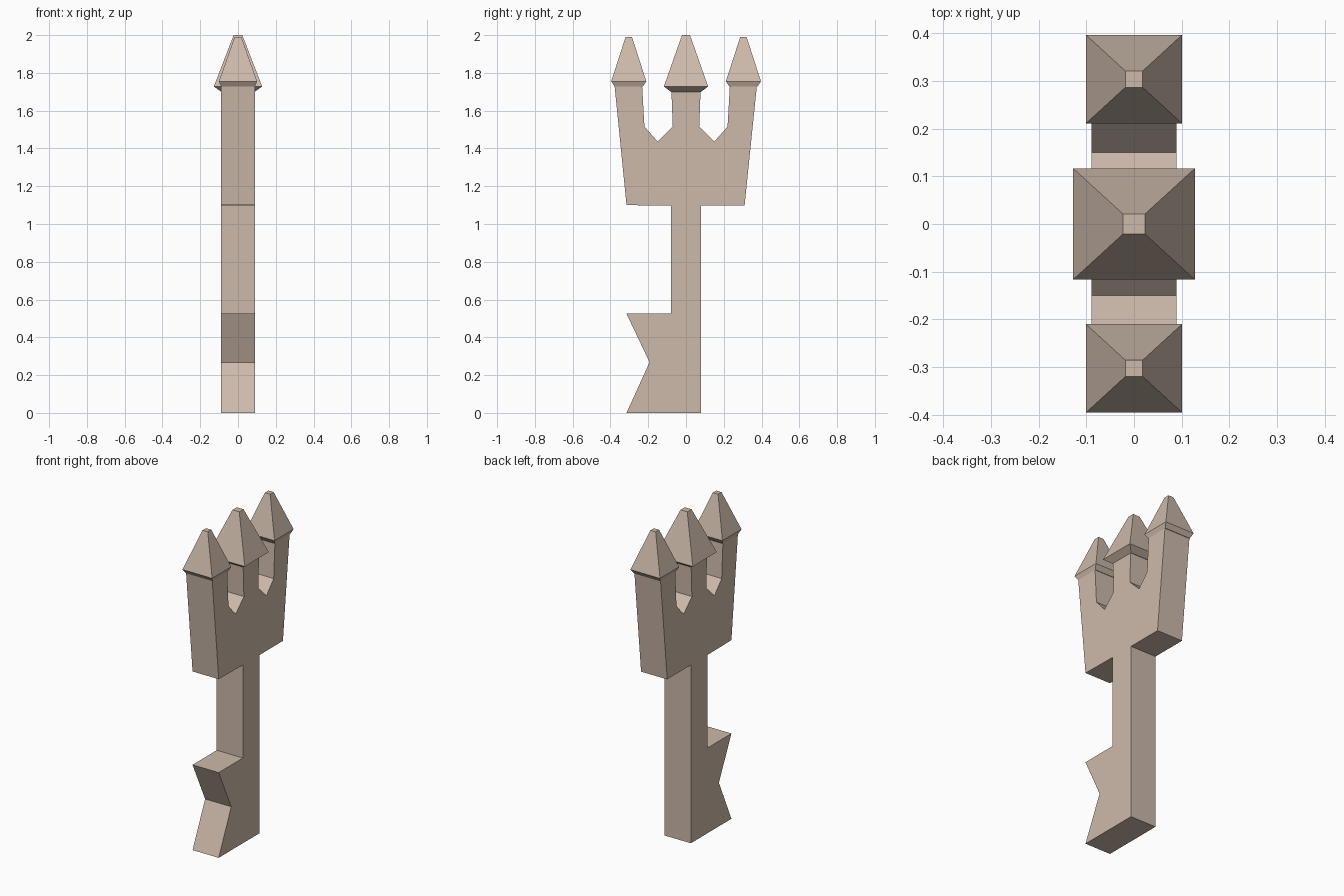
import bpy, bmesh

if "Cube" in bpy.data.objects:
    bpy.data.objects.remove(bpy.data.objects["Cube"])

stone = bpy.data.materials.new("warm_stone")
stone.diffuse_color = (0.61, 0.49, 0.405, 1)
stone.use_nodes = True
stone.node_tree.nodes["Principled BSDF"].inputs["Base Color"].default_value = stone.diffuse_color


def finish(name, bm):
    bmesh.ops.recalc_face_normals(bm, faces=bm.faces)
    mesh = bpy.data.meshes.new(name)
    bm.to_mesh(mesh)
    bm.free()
    mesh.materials.append(stone)
    obj = bpy.data.objects.new(name, mesh)
    bpy.context.collection.objects.link(obj)
    return obj


# Key body: one side profile (y, z) extruded across the thickness
profile = [(-0.315, 0), (0.08, 0), (0.08, 1.097),        # foot and shaft
           (0.31, 1.097), (0.375, 1.73), (0.232, 1.73),  # rear tower
           (0.22, 1.515), (0.15, 1.437), (0.07, 1.515),  # rear crenel
           (0.077, 1.70), (-0.077, 1.70),                # middle tower
           (-0.07, 1.515), (-0.15, 1.437), (-0.22, 1.515),
           (-0.232, 1.73), (-0.378, 1.73), (-0.315, 1.10),  # front tower
           (-0.08, 1.097), (-0.08, 0.525),
           (-0.315, 0.525), (-0.193, 0.268)]             # notched key bit
bm = bmesh.new()
face = bm.faces.new([bm.verts.new((-0.089, y, z)) for y, z in profile])
side = bmesh.ops.extrude_face_region(bm, geom=[face])
bmesh.ops.translate(bm, vec=(0.178, 0, 0),
                    verts=[v for v in side["geom"] if isinstance(v, bmesh.types.BMVert)])
bmesh.ops.triangulate(bm, faces=[f for f in bm.faces if len(f.verts) > 4])
finish("castle_key_body", bm)


# Roofs: stacked rectangles (half x, half y, z) with a flared eave and flat tip
def roof(name, y, rings):
    bm = bmesh.new()
    loops = [[bm.verts.new((sx * hx, y + sy * hy, z))
              for sx, sy in ((-1, -1), (1, -1), (1, 1), (-1, 1))]
             for hx, hy, z in rings]
    bm.faces.new(loops[0])
    bm.faces.new(loops[-1])
    for a, b in zip(loops, loops[1:]):
        for i in range(4):
            j = (i + 1) % 4
            bm.faces.new((a[i], a[j], b[j], b[i]))
    finish(name, bm)


side_rings = [(0.089, 0.074, 1.727), (0.101, 0.093, 1.755), (0.018, 0.017, 1.99)]
roof("front_roof", -0.303, side_rings)
roof("rear_roof", 0.304, side_rings)
roof("middle_roof", 0, [(0.089, 0.08, 1.70), (0.128, 0.117, 1.728), (0.023, 0.021, 2.0)])
